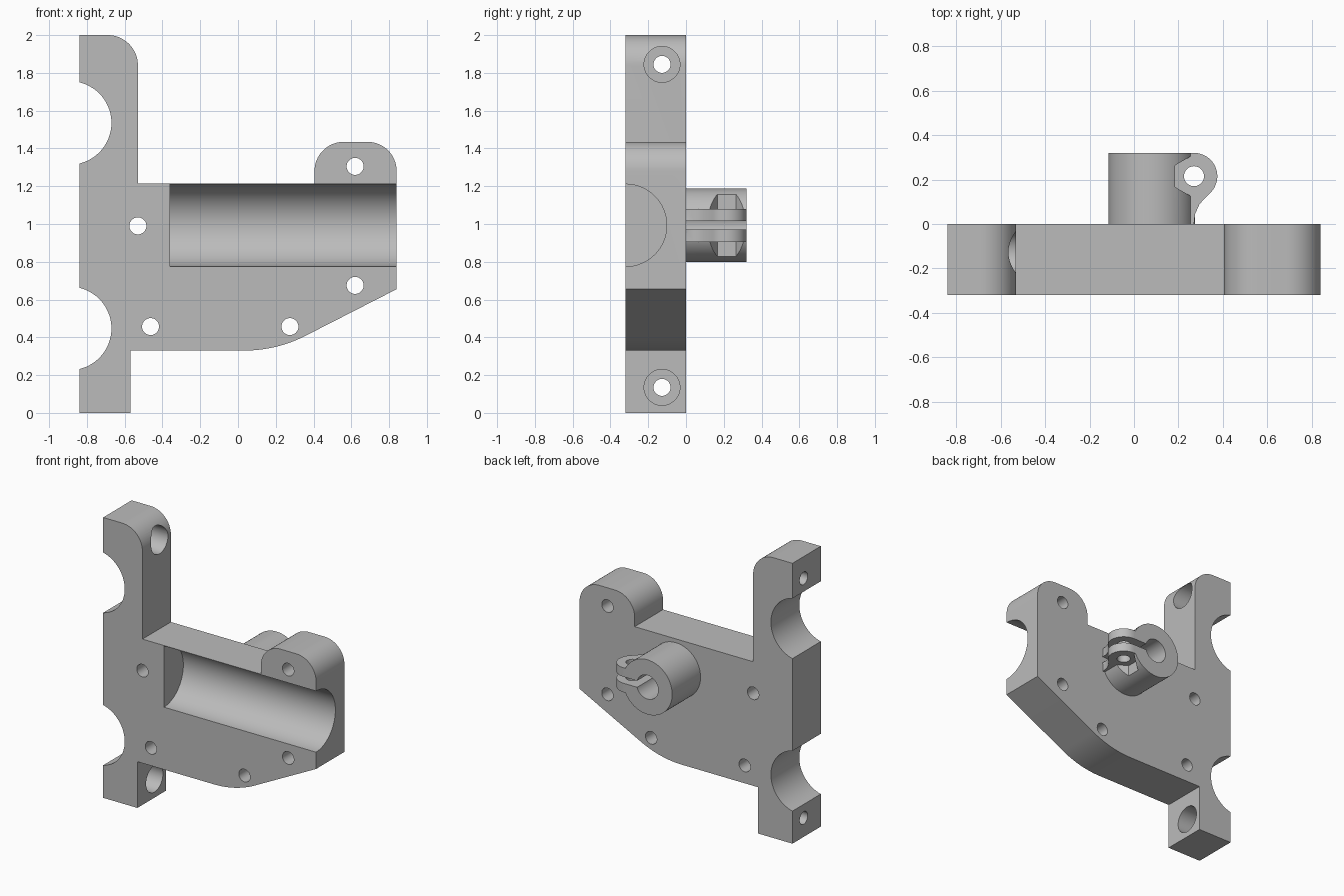
import bpy
import bmesh
from math import sin, cos, radians

cube = bpy.data.objects.get("Cube")
if cube:
    bpy.data.objects.remove(cube, do_unlink=True)

grey = bpy.data.materials.new("plain grey")
grey.use_nodes = True
grey.diffuse_color = (0.5, 0.5, 0.5, 1)
grey.node_tree.nodes["Principled BSDF"].inputs["Base Color"].default_value = (0.5, 0.5, 0.5, 1)


def arc(cx, cy, r, start, end, n=16):
    angles = [radians(start + (end - start) * i / n) for i in range(n + 1)]
    return [(cx + r * cos(a), cy + r * sin(a)) for a in angles]


def circle(cx, cy, r, n=64):
    return arc(cx, cy, r, 0, 360, n)[:-1]


def box(a0, b0, a1, b1):
    return [(a0, b0), (a1, b0), (a1, b1), (a0, b1)]


def prism(name, outline, axis, lo, hi):
    """Extrude a flat outline along one axis."""
    place = {"x": lambda a, b, t: (t, a, b),
             "y": lambda a, b, t: (a, t, b),
             "z": lambda a, b, t: (a, b, t)}[axis]
    bm = bmesh.new()
    low = [bm.verts.new(place(a, b, lo)) for a, b in outline]
    high = [bm.verts.new(place(a, b, hi)) for a, b in outline]
    bm.faces.new(low)
    bm.faces.new(high)
    for i in range(len(low)):
        j = (i + 1) % len(low)
        bm.faces.new((low[i], low[j], high[j], high[i]))
    bmesh.ops.recalc_face_normals(bm, faces=bm.faces)
    mesh = bpy.data.meshes.new(name)
    bm.to_mesh(mesh)
    bm.free()
    mesh.materials.append(grey)
    obj = bpy.data.objects.new(name, mesh)
    bpy.context.collection.objects.link(obj)
    return obj


def activate(obj):
    bpy.ops.object.select_all(action="DESELECT")
    obj.select_set(True)
    bpy.context.view_layer.objects.active = obj


def combine(target, operation, outline, axis, lo, hi):
    """Apply a boolean with a temporary prism."""
    tool = prism("helper", outline, axis, lo, hi)
    tool.hide_render = True
    mod = target.modifiers.new("boolean", "BOOLEAN")
    mod.operation = operation
    mod.solver = "EXACT"
    mod.object = tool
    activate(target)
    bpy.ops.object.modifier_apply(modifier=mod.name)
    bpy.data.objects.remove(tool, do_unlink=True)


def smooth(obj):
    activate(obj)
    bpy.ops.object.shade_smooth_by_angle(angle=radians(30))


# Mounting plate with rounded post, rounded tab and sloping lower edge
FRONT = -0.32
outline = [(-0.84, 0), (-0.57, 0), (-0.57, 0.33)]
outline += arc(0.034, 1.038, 0.708, -90, -63)
outline += [(0.84, 0.655)]
outline += arc(0.685, 1.28, 0.155, 0, 90)
outline += arc(0.56, 1.28, 0.155, 90, 180)
outline += [(0.405, 1.215), (-0.53, 1.215)]
outline += arc(-0.69, 1.84, 0.16, 0, 90)
outline += [(-0.84, 2)]
plate = prism("mounting_plate", outline, "y", FRONT, 0)

# Round side notches
for z in (0.447, 1.535):
    combine(plate, "DIFFERENCE", circle(-0.891, z, 0.221), "y", -0.5, 0.2)

# Half-round trough in the front
combine(plate, "DIFFERENCE", circle(FRONT, 0.993, 0.218), "x", -0.36, 1)

# Screw holes through the plate
for x, z in ((-0.53, 0.99), (-0.463, 0.457), (0.275, 0.457), (0.62, 0.675), (0.62, 1.305)):
    combine(plate, "DIFFERENCE", circle(x, z, 0.045, 40), "y", -0.5, 0.2)

# Counterbored cross holes at the post ends
for z in (0.135, 1.845):
    combine(plate, "DIFFERENCE", circle(-0.127, z, 0.045, 40), "x", -1, -0.4)
    combine(plate, "DIFFERENCE", circle(-0.127, z, 0.095), "x", -0.71, -0.4)
smooth(plate)

# Rear clamp: sleeve with a bolted ear
DEPTH, MID = 0.32, 0.993
clamp = prism("rod_clamp", circle(0.08, MID, 0.195), "y", 0, DEPTH)
ear = [(0.08, 0), (0.27, 0), (0.275, 0.045), (0.295, 0.09)]
ear += arc(0.27, 0.215, 0.105, -45, 90) + [(0.08, DEPTH)]
combine(clamp, "UNION", ear, "z", MID - 0.087, MID + 0.087)
combine(clamp, "DIFFERENCE", circle(0.08, MID, 0.085), "y", -0.1, 0.5)
combine(clamp, "DIFFERENCE", box(0.08, MID - 0.023, 0.5, MID + 0.023), "y", -0.1, 0.5)

# Bolt hole and hexagonal nut pockets above and below the ear
combine(clamp, "DIFFERENCE", circle(0.27, 0.215, 0.045, 40), "z", 0.6, 1.4)
hexagon = arc(0.27, 0.215, 0.098, 30, 330, 5)
for lo, hi in ((MID + 0.087, 1.4), (0.6, MID - 0.087)):
    combine(clamp, "DIFFERENCE", hexagon, "z", lo, hi)
smooth(clamp)
